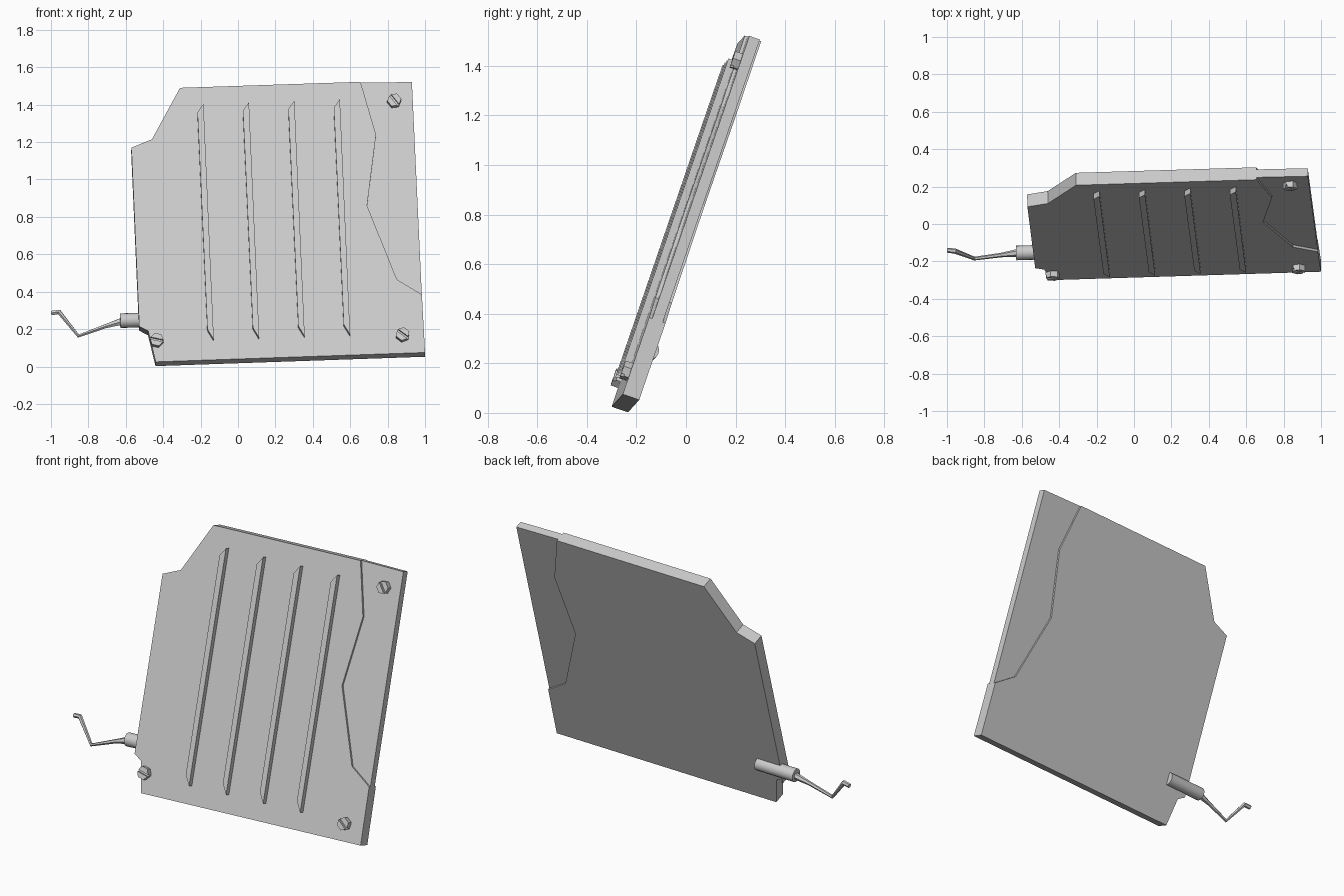
import bpy, bmesh, math
from mathutils import Vector, Matrix

if "Cube" in bpy.data.objects:
    bpy.data.objects.remove(bpy.data.objects["Cube"])

# Local frame of the leaning panel: U along width, V up the face, N out of the front
O = Vector((-0.44, -0.30, 0.025))
U = Vector((1.44, 0.045, 0.05)).normalized()
V = Vector((-0.07, 0.50, 1.455))
V = (V - U * V.dot(U)).normalized()
N = U.cross(V).normalized()
FRAME = Matrix((U, V, N)).transposed().to_4x4()
FRAME.translation = O


def local(x, z):
    """Front-view position -> coordinates on the panel face."""
    dx, dz = x - O.x, z - O.z
    det = U.x * V.z - V.x * U.z
    return ((dx * V.z - V.x * dz) / det, (U.x * dz - dx * U.z) / det)


def slab(name, pts, d0, d1, matrix=FRAME):
    """Prism from a counter-clockwise outline, between two depths along N."""
    bm = bmesh.new()
    lo = [bm.verts.new((a, b, d0)) for a, b in pts]
    hi = [bm.verts.new((a, b, d1)) for a, b in pts]
    bm.faces.new(hi)
    bm.faces.new(lo[::-1])
    for i in range(len(pts)):
        j = (i + 1) % len(pts)
        bm.faces.new((lo[i], lo[j], hi[j], hi[i]))
    bmesh.ops.recalc_face_normals(bm, faces=bm.faces)
    me = bpy.data.meshes.new(name)
    bm.to_mesh(me)
    bm.free()
    ob = bpy.data.objects.new(name, me)
    ob.matrix_world = matrix
    bpy.context.collection.objects.link(ob)
    return ob


# Main panel and the thinner corner plate along the jagged seam
seam = [(0.983, 0.385), (0.85, 0.465), (0.69, 0.86), (0.738, 1.24), (0.655, 1.522)]
left = [(-0.31, 1.49), (-0.46, 1.215), (-0.57, 1.17),
        (-0.528, 0.215), (-0.48, 0.19), (-0.44, 0.025)]
slab("main_panel", [local(*p) for p in [(1.0, 0.075)] + seam + left], -0.07, 0)
slab("corner_plate", [local(*p) for p in seam[::-1] + [(0.93, 1.525)]], -0.058, -0.013)

# Raised ribs with slanted ends
for i in range(4):
    s = i * 0.243
    t = i * 0.0085
    rib = [(-0.164 + s, 0.19 + t), (-0.13 + s, 0.135 + t),
           (-0.185 + s, 1.395 + t), (-0.217 + s, 1.35 + t)]
    slab(f"rib_{i + 1}", [local(*p) for p in rib], -0.01, 0.03)

# Slotted hexagonal bolts
for i, (x, z, base, turn) in enumerate([(0.835, 1.42, -0.013, -55),
                                        (0.88, 0.165, 0.0, -40),
                                        (-0.435, 0.135, 0.0, -15)]):
    a, b = local(x, z)
    m = FRAME @ Matrix.Translation((a, b, base)) @ Matrix.Rotation(math.radians(turn), 4, 'Z')
    hexa = [(0.038 * math.cos(k * math.pi / 3), 0.038 * math.sin(k * math.pi / 3))
            for k in range(6)]
    bolt = slab(f"bolt_{i + 1}", hexa, -0.01, 0.032, m)
    cutter = slab(f"slot_cutter_{i + 1}",
                  [(-0.06, -0.006), (0.06, -0.006), (0.06, 0.006), (-0.06, 0.006)],
                  0.018, 0.05, m)
    cutter.hide_render = True
    cutter.hide_set(True)
    mod = bolt.modifiers.new("slot", 'BOOLEAN')
    mod.operation = 'DIFFERENCE'
    mod.solver = 'EXACT'
    mod.object = cutter

# Socket tube half sunk in the back of the panel
start = Vector((-0.63, -0.155, 0.245))
bpy.ops.mesh.primitive_cylinder_add(vertices=16, radius=0.039, depth=0.25,
                                    location=start + U * 0.125)
tube = bpy.context.object
tube.name = "socket_tube"
tube.rotation_euler = U.to_track_quat('Z', 'Y').to_euler()
bpy.ops.object.shade_smooth_by_angle(angle=math.radians(35))

# Bent crank rod
path = [(-0.61, -0.153, 0.245, 0.022), (-0.71, -0.166, 0.215, 0.012),
        (-0.853, -0.185, 0.163, 0.010), (-0.957, -0.145, 0.292, 0.014),
        (-0.998, -0.14, 0.286, 0.013)]
cu = bpy.data.curves.new("crank_rod", 'CURVE')
cu.dimensions = '3D'
cu.bevel_depth = 1.0
cu.bevel_resolution = 1
cu.use_fill_caps = True
sp = cu.splines.new('POLY')
sp.points.add(len(path) - 1)
sp.use_smooth = False
for p, (x, y, z, r) in zip(sp.points, path):
    p.co = (x, y, z, 1)
    p.radius = r
rod = bpy.data.objects.new("crank_rod", cu)
bpy.context.collection.objects.link(rod)
